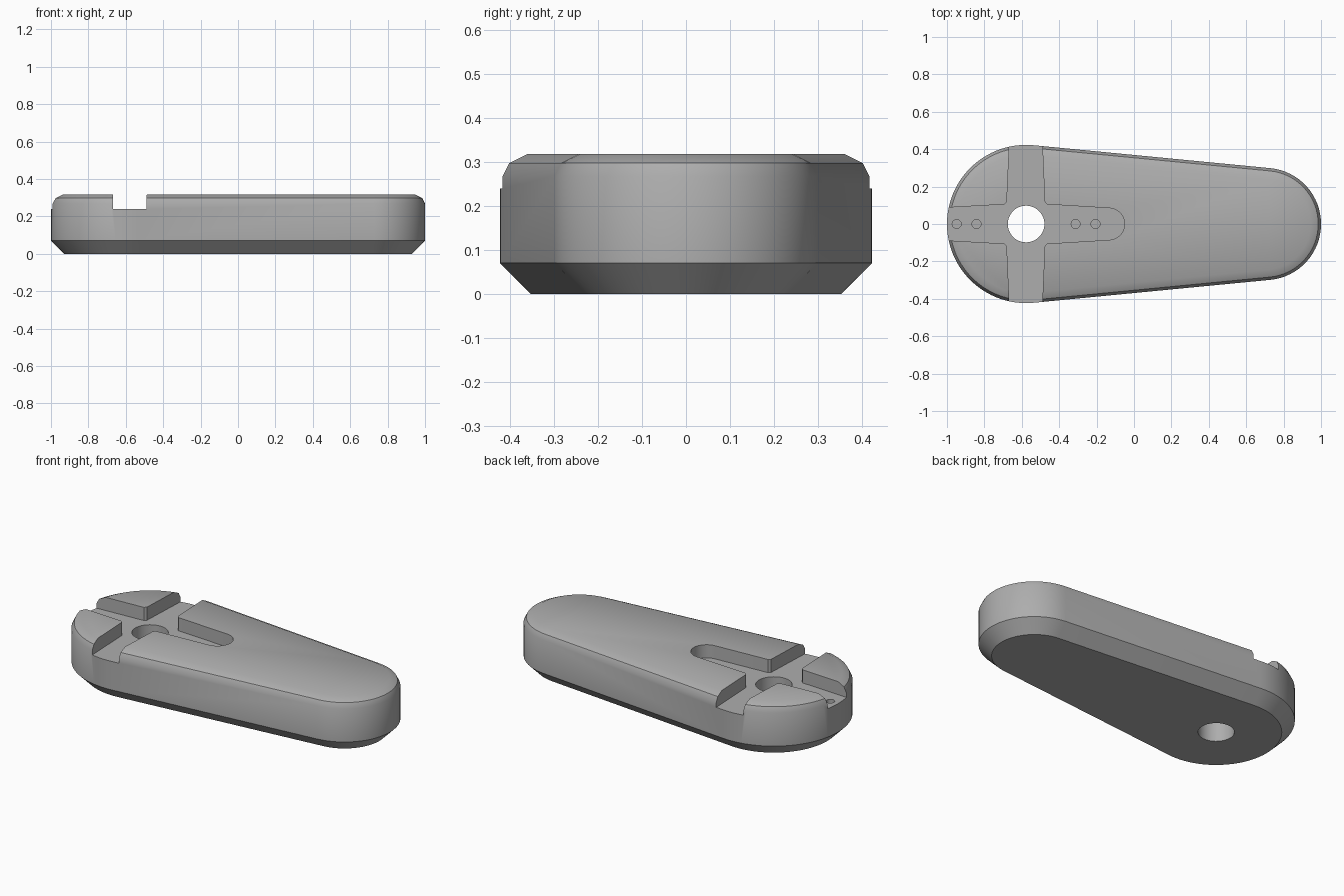
import bpy
import bmesh
from math import radians, sin, cos, pi, asin

if "Cube" in bpy.data.objects:
    bpy.data.objects.remove(bpy.data.objects["Cube"], do_unlink=True)

PIVOT_X, PIVOT_R = -0.577, 0.423
TIP_X, TIP_R = 0.70, 0.30
HEIGHT, FLOOR = 0.318, 0.24

grey = bpy.data.materials.new("plain grey")
colour = (0.42, 0.42, 0.42, 1)
grey.diffuse_color = colour
grey.use_nodes = True
grey.node_tree.nodes["Principled BSDF"].inputs["Base Color"].default_value = colour


def arc(cx, r, start, end, n):
    """Points along an arc centred on the long axis."""
    return [(cx + r * cos(start + (end - start) * i / n),
             r * sin(start + (end - start) * i / n)) for i in range(n + 1)]


def loft(name, rings):
    """Closed solid through a list of (outline, z)."""
    bm = bmesh.new()
    loops = [[bm.verts.new((x, y, z)) for x, y in pts] for pts, z in rings]
    for a, b in zip(loops, loops[1:]):
        for i in range(len(a)):
            j = (i + 1) % len(a)
            bm.faces.new((a[i], a[j], b[j], b[i]))
    bm.faces.new(loops[0][::-1])
    bm.faces.new(loops[-1])
    bmesh.ops.recalc_face_normals(bm, faces=bm.faces)
    mesh = bpy.data.meshes.new(name)
    bm.to_mesh(mesh)
    bm.free()
    mesh.materials.append(grey)
    obj = bpy.data.objects.new(name, mesh)
    bpy.context.collection.objects.link(obj)
    return obj


def body_outline(inset):
    """Two circles joined by their tangents, offset inwards."""
    t = pi / 2 - asin((PIVOT_R - TIP_R) / (TIP_X - PIVOT_X))
    return (arc(TIP_X, TIP_R - inset, -t, t, 32)
            + arc(PIVOT_X, PIVOT_R - inset, t, 2 * pi - t, 48))


# Tapered arm body: chamfered underside, eased top edge
body = loft("arm_body", [(body_outline(inset), z) for inset, z in (
    (0.07, 0), (0, 0.071), (0, 0.268), (0.015, 0.298), (0.055, HEIGHT))])

# Cross-shaped recess: half outline from the round end, mirrored in y
half = arc(-0.135, 0.085, 0, radians(86), 10) + [
    (-0.465, 0.105), (-0.477, 0.117), (-0.492, 0.46),
    (-0.665, 0.46), (-0.68, 0.117), (-0.692, 0.105), (-1.1, 0.082)]
cross = half + [(x, -y) for x, y in reversed(half[1:])]
cutters = [loft("cross_recess_cutter", [(cross, FLOOR), (cross, 0.4)])]


def round_cutter(name, x, r, bottom, n):
    pts = arc(x, r, 0, 2 * pi, n)[:-1]
    cutters.append(loft(name, [(pts, bottom), (pts, 0.4)]))


# Pivot hole right through, and four blind screw holes
round_cutter("pivot_hole_cutter", PIVOT_X, 0.098, -0.1, 48)
for x in (-0.948, -0.842, -0.312, -0.206):
    round_cutter("screw_hole_cutter", x, 0.024, 0.13, 20)

bpy.context.view_layer.objects.active = body
for cutter in cutters:
    mod = body.modifiers.new("cut", "BOOLEAN")
    mod.operation = "DIFFERENCE"
    mod.solver = "EXACT"
    mod.object = cutter
    bpy.ops.object.modifier_apply(modifier=mod.name)
    bpy.data.objects.remove(cutter, do_unlink=True)

# Smooth rounds, keeping the machined edges sharp
bpy.ops.object.select_all(action="DESELECT")
body.select_set(True)
bpy.ops.object.shade_smooth_by_angle(angle=radians(30))
